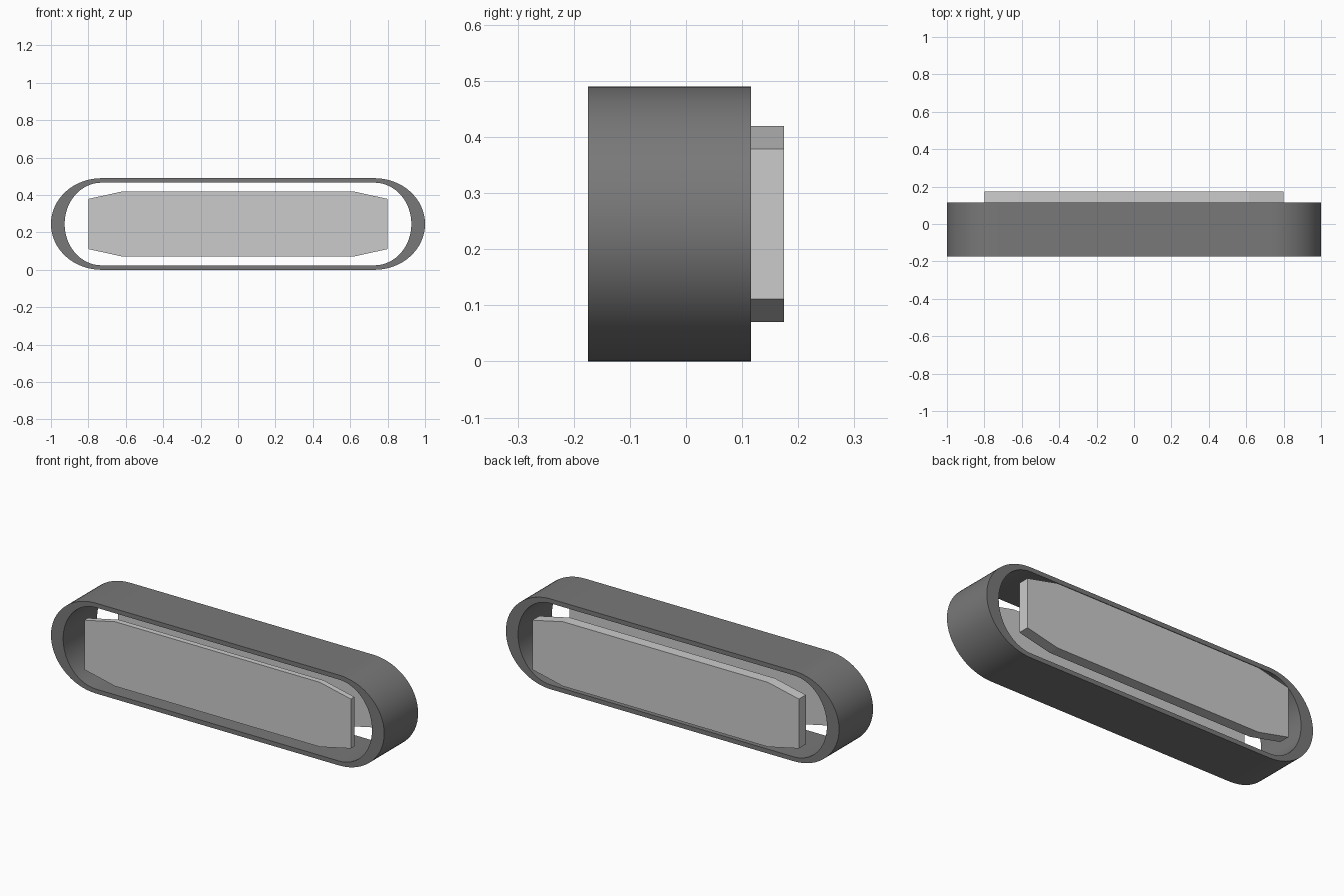
import bpy, bmesh, math

if "Cube" in bpy.data.objects:
    bpy.data.objects.remove(bpy.data.objects["Cube"])

MID = 0.245  # centre height


def make_object(name, bm):
    bmesh.ops.recalc_face_normals(bm, faces=bm.faces)
    mesh = bpy.data.meshes.new(name)
    bm.to_mesh(mesh)
    bm.free()
    obj = bpy.data.objects.new(name, mesh)
    bpy.context.collection.objects.link(obj)
    return obj


def rounded_loop(bm, straight, rx, rz, y, n=32):
    """Long loop with elliptical ends."""
    verts = []
    for side in (1, -1):
        for i in range(n + 1):
            a = -math.pi / 2 + math.pi * i / n
            verts.append(bm.verts.new((side * (straight + rx * math.cos(a)), y,
                                       MID + side * rz * math.sin(a))))
    return verts


def bridge(bm, a, b):
    for i in range(len(a)):
        j = (i + 1) % len(a)
        bm.faces.new((a[i], a[j], b[j], b[i]))


# Track belt: hollow dark band, thin along the runs and thicker at the ends
bm = bmesh.new()
loops = [rounded_loop(bm, 0.73, rx, rz, y) for rx, rz, y in
         ((0.27, 0.245, -0.175), (0.27, 0.245, 0.116),
          (0.197, 0.221, 0.116), (0.197, 0.221, -0.175))]
for k in range(4):
    bridge(bm, loops[k], loops[(k + 1) % 4])
belt = make_object("track_belt", bm)
rubber = bpy.data.materials.new("dark_rubber")
rubber.diffuse_color = (0.19, 0.19, 0.19, 1)
rubber.use_nodes = True
rubber.node_tree.nodes["Principled BSDF"].inputs["Base Color"].default_value = rubber.diffuse_color
belt.data.materials.append(rubber)
bpy.context.view_layer.objects.active = belt
belt.select_set(True)
bpy.ops.object.shade_smooth_by_angle(angle=math.radians(30))


# Side plates: long panels with tapered corners
def side_plate(name, y0, y1):
    quarter = [(0.8, 0.134), (0.615, 0.175)]
    outline = (quarter + [(-x, z) for x, z in reversed(quarter)]
               + [(-x, -z) for x, z in quarter]
               + [(x, -z) for x, z in reversed(quarter)])
    bm = bmesh.new()
    near, far = ([bm.verts.new((x, y, MID + z)) for x, z in outline] for y in (y0, y1))
    bm.faces.new(near)
    bm.faces.new(far)
    bridge(bm, near, far)
    make_object(name, bm)


side_plate("front_side_plate", -0.175, -0.145)
side_plate("back_side_plate", 0.116, 0.175)
